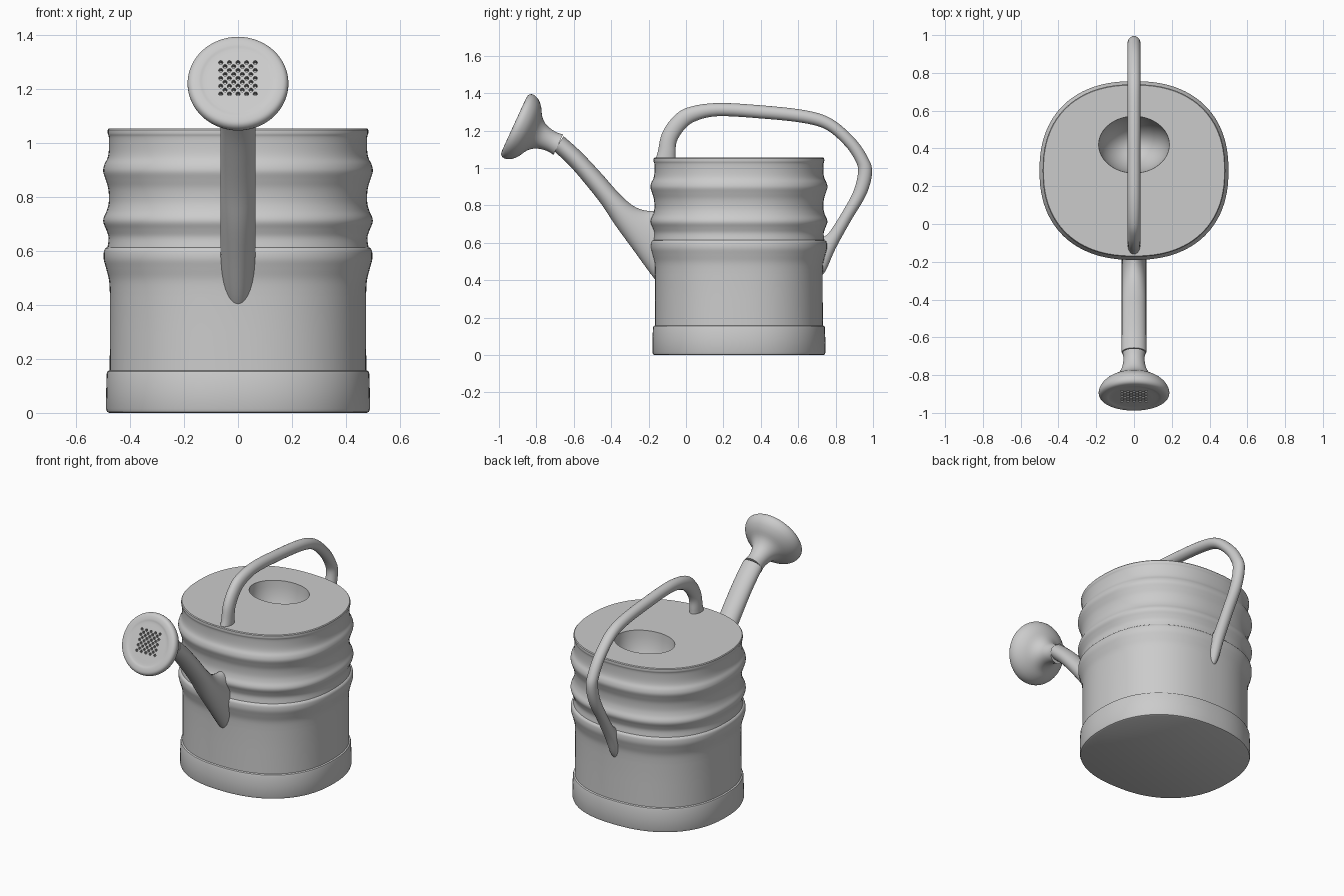
import bpy, bmesh, math
from mathutils import Vector

if "Cube" in bpy.data.objects:
    bpy.data.objects.remove(bpy.data.objects["Cube"])

X = Vector((1, 0, 0))


def ring(c, u, v, n=64, p=2.0):
    """Closed (super)ellipse loop around c with half axes u and v."""
    pts = []
    for i in range(n):
        a = 2 * math.pi * i / n
        ca, sa = math.cos(a), math.sin(a)
        pts.append(c + u * math.copysign(abs(ca) ** (2 / p), ca)
                   + v * math.copysign(abs(sa) ** (2 / p), sa))
    return pts


def skin(name, rings, angle=35):
    """Skin a chain of loops, cap both ends, shade smooth."""
    bm = bmesh.new()
    loops = [[bm.verts.new(q) for q in r] for r in rings]
    n = len(loops[0])
    for a, b in zip(loops, loops[1:]):
        for i in range(n):
            j = (i + 1) % n
            bm.faces.new((a[i], a[j], b[j], b[i]))
    bm.faces.new(loops[0][::-1])
    bm.faces.new(loops[-1])
    bmesh.ops.recalc_face_normals(bm, faces=bm.faces)
    me = bpy.data.meshes.new(name)
    bm.to_mesh(me)
    bm.free()
    ob = bpy.data.objects.new(name, me)
    bpy.context.collection.objects.link(ob)
    smooth(ob, angle)
    return ob


def smooth(ob, angle):
    bpy.ops.object.select_all(action='DESELECT')
    ob.select_set(True)
    bpy.context.view_layer.objects.active = ob
    bpy.ops.object.shade_smooth_by_angle(angle=math.radians(angle))


def spline(rows, steps):
    """Catmull-Rom interpolation of equal-length number tuples."""
    vs = [rows[0], *rows, rows[-1]]
    out = []
    for k in range(1, len(vs) - 2):
        for s in range(steps):
            t = s / steps
            out.append([0.5 * (2 * b + (c - a) * t + (2 * a - 5 * b + 4 * c - d) * t * t
                               + (3 * b - a - 3 * c + d) * t ** 3)
                        for a, b, c, d in zip(*vs[k - 1:k + 3])])
    return out + [list(rows[-1])]


def tube(name, edges, half_width):
    """Tube whose side outline runs through (y, z, y, z) edge pairs."""
    rings = []
    for y1, z1, y2, z2 in spline(edges, 5):
        a, b = Vector((0, y1, z1)), Vector((0, y2, z2))
        rings.append(ring((a + b) / 2, X * half_width, (a - b) / 2, 32))
    return skin(name, rings, 50)


# Body: (half width, z) profile with base band, three ribs and top lip
lower = [(0.478, 0), (0.486, 0.004), (0.49, 0.016), (0.489, 0.08), (0.487, 0.145),
         (0.484, 0.154), (0.476, 0.158), (0.475, 0.3), (0.475, 0.43)]
ribs = [(0.475, 0.43), (0.478, 0.49), (0.489, 0.535), (0.498, 0.57), (0.497, 0.6), (0.49, 0.612)]
upper = [(0.484, 0.614), (0.480, 0.65), (0.489, 0.68), (0.499, 0.705), (0.498, 0.725),
         (0.486, 0.752), (0.479, 0.785), (0.481, 0.83), (0.491, 0.865), (0.5, 0.895),
         (0.496, 0.92), (0.484, 0.945), (0.479, 0.975), (0.479, 1.02), (0.483, 1.035), (0.483, 1.05)]
profile = lower + spline(ribs, 4)[1:] + spline(upper, 4) + [(0.479, 1.055), (0.47, 1.055)]
Y = Vector((0, 1, 0))
rings = [ring(Vector((0, 0.283, z)), X * r, Y * (r - 0.027), 96, 2.3) for r, z in profile]
# Filling hole: rounded well sunk into the top
for i in range(10):
    a = i / 10 * math.pi / 2
    rings.append(ring(Vector((0, 0.42, 1.055 - 0.26 * math.sin(a))),
                      X * 0.187 * math.cos(a), Y * 0.15 * math.cos(a), 96))
skin("can_body", rings)

# Spout: widens downwards into the body
tube("spout", [(-0.655, 1.17, -0.705, 1.09), (-0.56, 1.085, -0.62, 1.01),
               (-0.45, 0.968, -0.53, 0.905), (-0.36, 0.866, -0.45, 0.803),
               (-0.29, 0.803, -0.375, 0.69), (-0.23, 0.775, -0.28, 0.56),
               (-0.17, 0.77, -0.17, 0.41), (-0.1, 0.77, -0.1, 0.34)], 0.065)

# Handle: outer and inner edge from top front over to the back wall
tube("handle", [(-0.165, 1.04, -0.055, 1.04), (-0.15, 1.09, -0.055, 1.08),
                (-0.13, 1.18, -0.05, 1.14), (-0.08, 1.26, -0.01, 1.205),
                (0.0, 1.32, 0.05, 1.25), (0.16, 1.347, 0.17, 1.277),
                (0.4, 1.335, 0.4, 1.265), (0.64, 1.308, 0.62, 1.242),
                (0.78, 1.262, 0.75, 1.205), (0.9, 1.16, 0.85, 1.12),
                (0.97, 1.06, 0.905, 1.04), (0.995, 0.98, 0.92, 0.98),
                (0.965, 0.86, 0.895, 0.875), (0.88, 0.715, 0.83, 0.755),
                (0.8, 0.57, 0.765, 0.655), (0.74, 0.44, 0.72, 0.62),
                (0.69, 0.42, 0.68, 0.58)], 0.034)

# Sprinkler head: flared bell along the tilted spout axis
D = Vector((0, -0.909, 0.417))
U = Vector((0, 0.417, 0.909))
O = Vector((0, -0.683, 1.125))
bell = [(0, 0.05), (0, 0.06), (0.035, 0.056), (0.075, 0.061), (0.11, 0.074), (0.14, 0.1),
        (0.165, 0.142), (0.19, 0.17), (0.215, 0.184), (0.235, 0.187), (0.25, 0.181),
        (0.258, 0.168), (0.26, 0.145), (0.257, 0.128), (0.257, 0.09)]
rows = [bell[0]] + spline(bell[1:], 3)
head = skin("sprinkler_head", [ring(O + D * a, X * r, U * r, 64) for a, r in rows])

# Staggered water holes cut into the head face
bm = bmesh.new()
for row in range(-4, 5):
    for col in range(-4, 5):
        if (row + col) % 2:
            continue
        c = O + X * col * 0.016 + U * (row * 0.016 + 0.01)
        a = [bm.verts.new(q) for q in ring(c + D * 0.235, X * 0.008, U * 0.008, 10)]
        b = [bm.verts.new(q) for q in ring(c + D * 0.28, X * 0.008, U * 0.008, 10)]
        for i in range(10):
            j = (i + 1) % 10
            bm.faces.new((a[i], a[j], b[j], b[i]))
        bm.faces.new(a[::-1])
        bm.faces.new(b)
bmesh.ops.recalc_face_normals(bm, faces=bm.faces)
me = bpy.data.meshes.new("hole_cutter")
bm.to_mesh(me)
bm.free()
cutter = bpy.data.objects.new("hole_cutter", me)
bpy.context.collection.objects.link(cutter)
cutter.hide_render = True
mod = head.modifiers.new("holes", 'BOOLEAN')
mod.object = cutter
mod.operation = 'DIFFERENCE'
mod.solver = 'EXACT'
bpy.ops.object.select_all(action='DESELECT')
head.select_set(True)
bpy.context.view_layer.objects.active = head
bpy.ops.object.modifier_apply(modifier=mod.name)
bpy.data.objects.remove(cutter)
smooth(head, 35)
